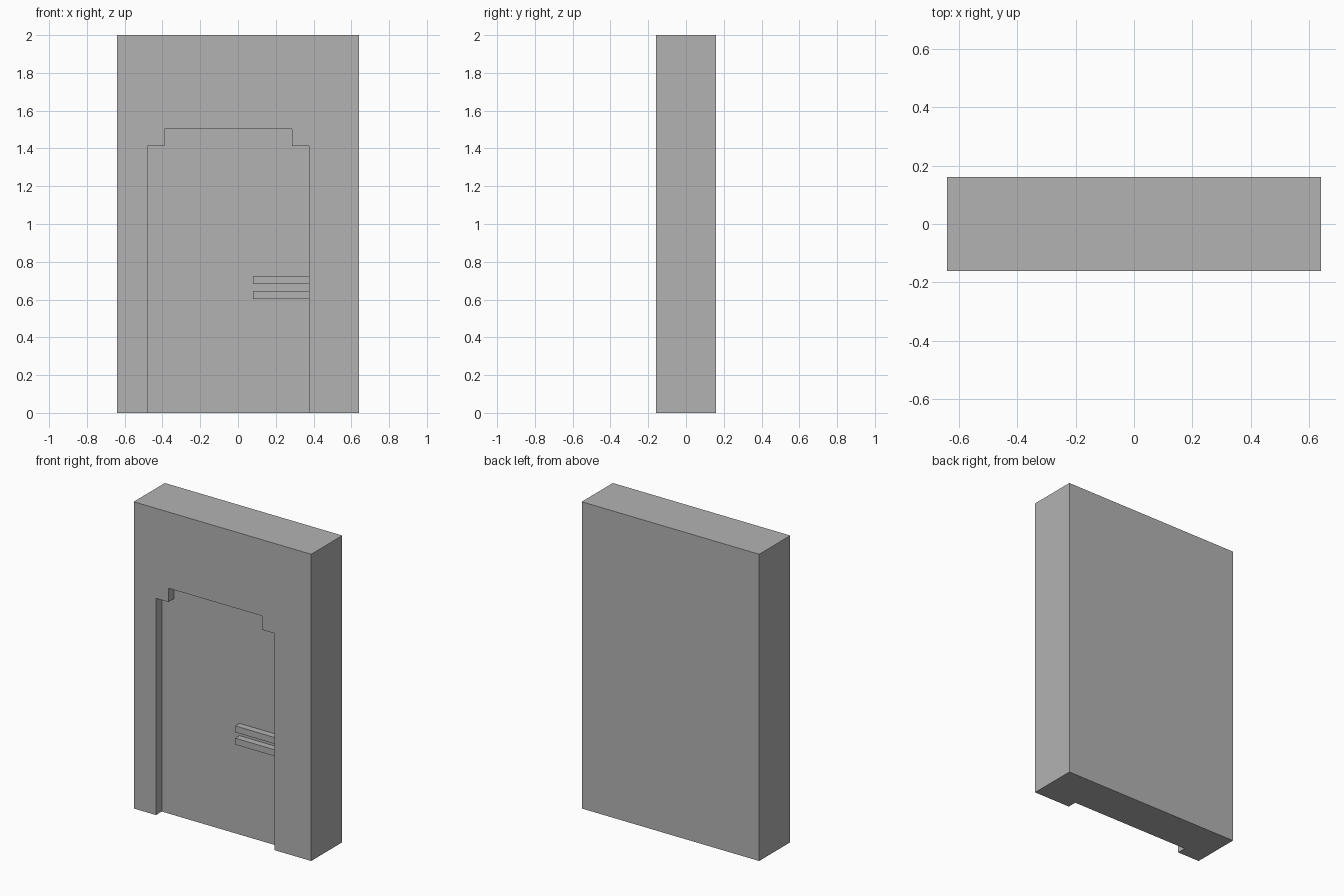
import bpy
import bmesh

if "Cube" in bpy.data.objects:
    bpy.data.objects.remove(bpy.data.objects["Cube"], do_unlink=True)

# Plain stone grey for every part
GREY = (0.45, 0.45, 0.45, 1.0)
stone = bpy.data.materials.new("stone grey")
stone.use_nodes = True
stone.diffuse_color = GREY
stone.node_tree.nodes["Principled BSDF"].inputs["Base Color"].default_value = GREY


def prism(name, outline, y_front, y_back):
    """Extrude an x-z outline from y_front to y_back."""
    bm = bmesh.new()
    face = bm.faces.new([bm.verts.new((x, y_front, z)) for x, z in outline])
    grown = bmesh.ops.extrude_face_region(bm, geom=[face])["geom"]
    moved = [v for v in grown if isinstance(v, bmesh.types.BMVert)]
    bmesh.ops.translate(bm, verts=moved, vec=(0, y_back - y_front, 0))
    bmesh.ops.recalc_face_normals(bm, faces=bm.faces)
    mesh = bpy.data.meshes.new(name)
    bm.to_mesh(mesh)
    bm.free()
    mesh.materials.append(stone)
    obj = bpy.data.objects.new(name, mesh)
    bpy.context.collection.objects.link(obj)
    return obj


def rect(x0, x1, z0, z1):
    return [(x0, z0), (x1, z0), (x1, z1), (x0, z1)]


FRONT, BACK, DOOR = -0.16, 0.16, -0.10
LEFT, RIGHT, STEP = -0.48, 0.376, 0.09
SHOULDER, TOP = 1.413, 1.503

# Wall slab
wall = prism("wall", rect(-0.64, 0.64, 0, 2), FRONT, BACK)

# Door recess with stepped top corners
door_outline = [
    (LEFT, -0.1), (RIGHT, -0.1), (RIGHT, SHOULDER), (RIGHT - STEP, SHOULDER),
    (RIGHT - STEP, TOP), (LEFT + STEP, TOP), (LEFT + STEP, SHOULDER), (LEFT, SHOULDER),
]
cutter = prism("door_recess_cutter", door_outline, FRONT - 0.1, DOOR)
cutter.hide_render = True
cut = wall.modifiers.new("door recess", "BOOLEAN")
cut.operation = "DIFFERENCE"
cut.solver = "EXACT"
cut.object = cutter
bpy.context.view_layer.objects.active = wall
bpy.ops.object.modifier_apply(modifier=cut.name)
bpy.data.objects.remove(cutter, do_unlink=True)

# Pair of handle bars reaching the right jamb
for name, z in (("lower_handle_bar", 0.603), ("upper_handle_bar", 0.683)):
    prism(name, rect(0.08, RIGHT, z, z + 0.042), -0.143, DOOR)
